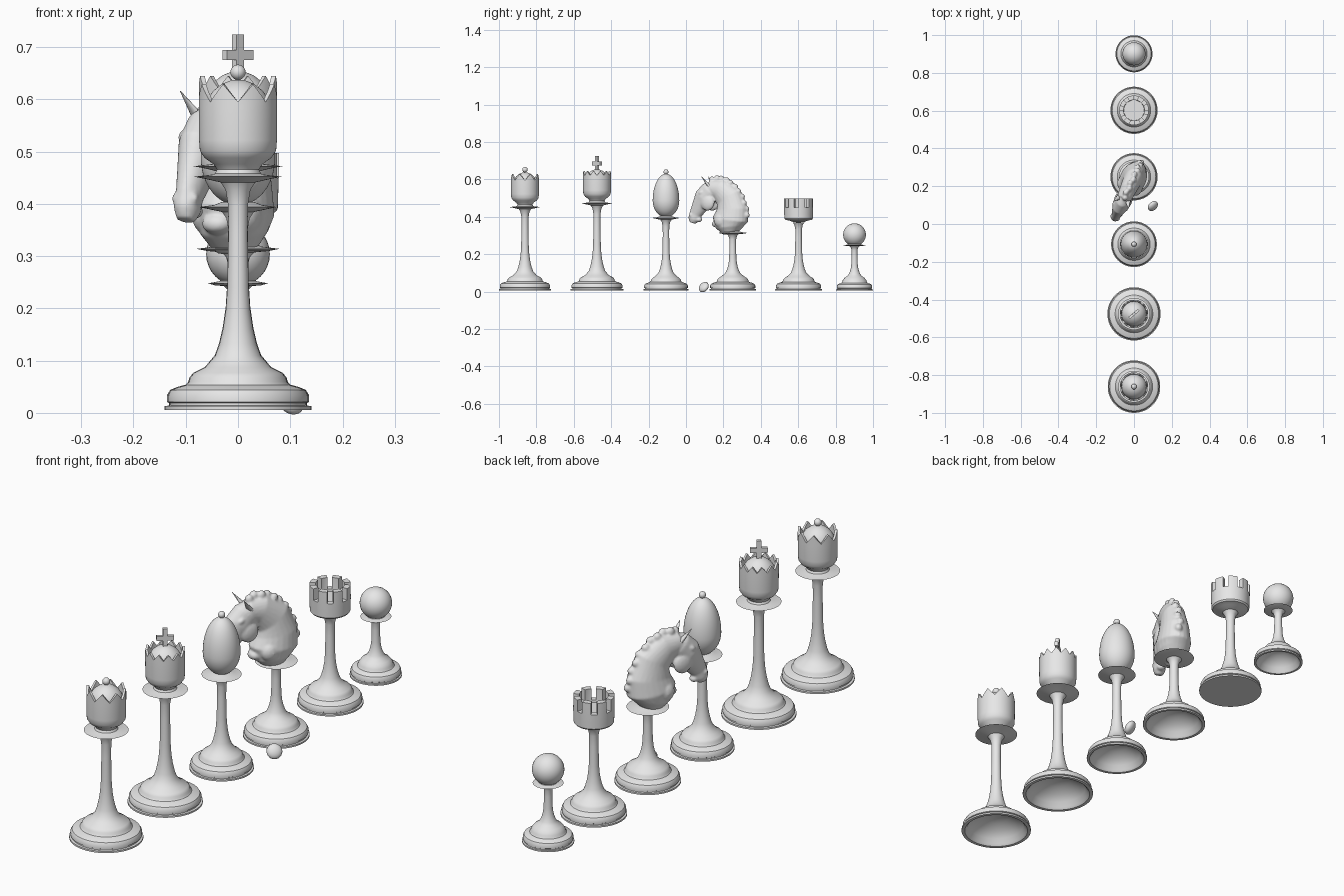
import bpy, bmesh
from math import sin, cos, pi, radians, sqrt
from mathutils import Vector, Matrix

cube = bpy.data.objects.get("Cube")
if cube:
    bpy.data.objects.remove(cube, do_unlink=True)

grey = bpy.data.materials.new("light_grey")
grey.use_nodes = True
grey.diffuse_color = (0.8, 0.8, 0.8, 1)
grey.node_tree.nodes["Principled BSDF"].inputs["Base Color"].default_value = (0.8, 0.8, 0.8, 1)


def finish(bm, name, loc=(0, 0, 0), angle=35):
    bmesh.ops.recalc_face_normals(bm, faces=bm.faces)
    mesh = bpy.data.meshes.new(name)
    bm.to_mesh(mesh)
    bm.free()
    mesh.materials.append(grey)
    ob = bpy.data.objects.new(name, mesh)
    bpy.context.collection.objects.link(ob)
    ob.location = loc
    bpy.ops.object.select_all(action="DESELECT")
    ob.select_set(True)
    bpy.context.view_layer.objects.active = ob
    bpy.ops.object.shade_smooth_by_angle(angle=radians(angle))
    return ob


def lathe_mesh(profile, segs=64, rim=None, teeth=0, depth=0):
    """Revolve (radius, z) points; points at the rim height become a zigzag."""
    bm = bmesh.new()
    rings = []
    for r, z in profile:
        ring = []
        for i in range(segs):
            a = 2 * pi * i / segs
            drop = depth * abs(2 * ((i * teeth / segs) % 1) - 1) if z == rim else 0
            ring.append(bm.verts.new((r * cos(a), r * sin(a), z - drop)))
        rings.append(ring)
    for lo, hi in zip(rings, rings[1:]):
        for i in range(segs):
            j = (i + 1) % segs
            bm.faces.new((lo[i], lo[j], hi[j], hi[i]))
    bmesh.ops.remove_doubles(bm, verts=bm.verts, dist=1e-5)
    return bm


def lathe(name, y, profile, **kw):
    return finish(lathe_mesh(profile, **kw), name, (0, y, 0))


def ball(name, loc, radius):
    bm = bmesh.new()
    bmesh.ops.create_uvsphere(bm, u_segments=32, v_segments=16, radius=radius)
    return finish(bm, name, loc)


# Turned base, stem and thin collar disc shared by the pieces
HOLLOW = [(0, .078), (.05, .07), (.085, .052), (.11, .032), (.12, .014), (.128, .006)]
FOOT = [(.141, .006), (.141, .013), (.132, .014), (.132, .019), (.136, .021), (.136, .034),
        (.13, .044), (.115, .05), (.1, .054), (.095, .06), (.093, .068), (.085, .077)]
STEM = [(0, .063), (.06, .044), (.12, .036), (.2, .029), (.3, .0235), (.42, .0205),
        (.7, .0185), (.85, .019), (.93, .024), (.97, .033)]


def stand(name, y, radius, top, disc, hollow=True):
    k = radius / .141
    h = .5 + .5 * k
    pts = [(r * k, .006 + (z - .006) * h) for r, z in (HOLLOW if hollow else [(0, .006)]) + FOOT]
    z0 = .088 * h
    pts += [(r * sqrt(k), z0 + (top - z0) * t) for t, r in STEM]
    if disc:
        pts += [(disc * .75, top - .004), (disc, top), (disc * .6, top + .004), (.03, top + .01)]
    pts.append((0, pts[-1][1]))
    return lathe(name, y, pts)


# Crowned cup with domed filling
def crown(name, y, z, rim, teeth, segs, depth):
    pts = [(0, z), (.045, z + .004), (.04, z + .014), (.047, z + .024), (.064, z + .036),
           (.073, z + .05), (.0745, z + .07), (.075, rim - depth - .01), (.075, rim),
           (.066, rim), (.065, rim - .05), (.06, rim - .032), (.048, rim - .013),
           (.03, rim + .001), (.012, rim + .008), (0, rim + .009)]
    return lathe(name, y, pts, segs=segs, rim=rim, teeth=teeth, depth=depth)


# Queen
QY, KY, BY, NY, RY, PY = -.861, -.476, -.107, .25, .602, .901
stand("queen_stand", QY, .139, .452, .084)
crown("queen_crown", QY, .452, .629, 8, 64, .034)
ball("queen_finial", (0, QY, .652), .0145)

# King, with a cross turned on the diagonal
stand("king_stand", KY, .141, .472, .085)
crown("king_crown", KY, .472, .645, 12, 72, .024)
bm = bmesh.new()
for size, z in (((.018, .014, .08), .684), ((.066, .014, .019), .685)):
    m = Matrix.Translation((0, 0, z)) @ Matrix.Diagonal((*size, 1))
    bmesh.ops.create_cube(bm, size=1, matrix=m)
cross = finish(bm, "king_cross", (0, KY, 0))
cross.rotation_euler.z = radians(40)

# Bishop
stand("bishop_stand", BY, .121, .394, .075)
egg = []
for i in range(25):
    c = -cos(pi * i / 24)
    egg.append((.071 * sin(pi * i / 24), .487 + c * (.143 if c > 0 else .09)))
lathe("bishop_egg", BY, egg)
ball("bishop_finial", (0, BY, .64), .0135)

# Rook, with battlements raised from its rim
stand("rook_stand", RY, .125, .378, 0, hollow=False)
tower = [(0, .37), (.03, .372), (.05, .38), (.071, .384), (.076, .39), (.078, .45), (.055, .45),
         (.054, .44), (0, .44)]
bm = lathe_mesh(tower, segs=80)
bm.faces.ensure_lookup_table()
first = 5 * 80
merlons = [bm.faces[first + i] for i in range(80) if i % 10 < 6]
out = bmesh.ops.extrude_face_region(bm, geom=merlons)
bmesh.ops.translate(bm, vec=(0, 0, .047),
                    verts=[g for g in out["geom"] if isinstance(g, bmesh.types.BMVert)])
bmesh.ops.delete(bm, geom=[f for f in merlons if f.is_valid], context="FACES_ONLY")
finish(bm, "rook_tower", (0, RY, 0))

# Pawn
stand("pawn_stand", PY, .098, .248, .058)
ball("pawn_ball", (0, PY, .304), .061)


# Knight: lofts along a centre line, fused into one sculpted bust
def loft(bm, path, segs=24):
    rings = []
    for i, (f, z, a, b) in enumerate(path):
        p, q = path[max(i - 1, 0)], path[min(i + 1, len(path) - 1)]
        t = Vector((0, p[0] - q[0], q[1] - p[1])).normalized()
        n = Vector((0, t.z, -t.y))
        rings.append([bm.verts.new(Vector((0, -f, z)) + n * a * cos(w) + Vector((b * sin(w), 0, 0)))
                      for w in (2 * pi * k / segs for k in range(segs))])
    for lo, hi in zip(rings, rings[1:]):
        for i in range(segs):
            j = (i + 1) % segs
            bm.faces.new((lo[i], lo[j], hi[j], hi[i]))
    bm.faces.new(rings[0][::-1])
    bm.faces.new(rings[-1])


def lump(bm, f, z, size, x=0, tilt=0):
    m = (Matrix.Translation((x, -f, z)) @ Matrix.Rotation(radians(tilt), 4, "X")
         @ Matrix.Diagonal((*size, 1)))
    bmesh.ops.create_uvsphere(bm, u_segments=16, v_segments=10, radius=1, matrix=m)


stand("knight_stand", NY, .125, .314, .08)
bm = bmesh.new()
neck = [(.008, .314, .045, .042), (.016, .345, .078, .062), (.014, .385, .1, .07),
        (.004, .44, .089, .06), (.022, .5, .077, .05), (.075, .545, .062, .044), (.13, .553, .045, .038)]
head = [(.1, .57, .03, .028), (.13, .54, .055, .042), (.165, .5, .06, .043), (.195, .455, .045, .033),
        (.22, .415, .034, .025), (.23, .388, .031, .025), (.236, .368, .018, .017)]
loft(bm, neck)
loft(bm, head)
crest = [(.12, .597), (.095, .604), (.068, .602), (.04, .594), (.015, .58), (-.01, .56),
         (-.032, .535), (-.05, .507), (-.065, .475), (-.076, .442), (-.082, .41)]
for i, (f, z) in enumerate(crest):
    lump(bm, f, z, (.016, .017, .019), x=.004 * (-1) ** i, tilt=-12 * i)
for s in (-1, 1):
    lump(bm, .135, .475, (.018, .04, .042), x=.03 * s)
    lump(bm, .172, .53, (.011, .016, .01), x=.034 * s, tilt=30)
    lump(bm, .238, .41, (.009, .012, .012), x=.018 * s)
    lump(bm, .05, .38, (.03, .04, .04), x=.04 * s)
lump(bm, .2, .385, (.018, .018, .014))
lump(bm, .095, .362, (.03, .025, .02))
bust = finish(bm, "knight_bust", (0, NY, 0))
fuse = bust.modifiers.new("fuse", "REMESH")
fuse.mode = "VOXEL"
fuse.voxel_size = .005
fuse.use_smooth_shade = True
soft = bust.modifiers.new("soften", "SMOOTH")
soft.iterations = 3
bust.rotation_euler.z = radians(-25)

for s, side in ((-1, "right"), (1, "left")):
    bm = bmesh.new()
    tip = Vector((.045 * s, -.165, .616))
    root = Vector((.022 * s, -.125, .56))
    d = tip - root
    m = Matrix.Translation((tip + root) / 2) @ d.to_track_quat("Z", "Y").to_matrix().to_4x4()
    bmesh.ops.create_cone(bm, cap_ends=True, segments=12, radius1=.017, radius2=.001,
                          depth=d.length, matrix=m @ Matrix.Diagonal((1, .6, 1, 1)))
    ear = finish(bm, "knight_ear_" + side, (0, NY, 0), 60)
    ear.rotation_euler.z = radians(-25)

# Loose pebble beside the knight
pebble = ball("pebble", (.1, .095, .024), .03)
pebble.scale = (1, 1, .6)
pebble.rotation_euler = Vector((1, -1, .9)).to_track_quat("Z", "Y").to_euler()
